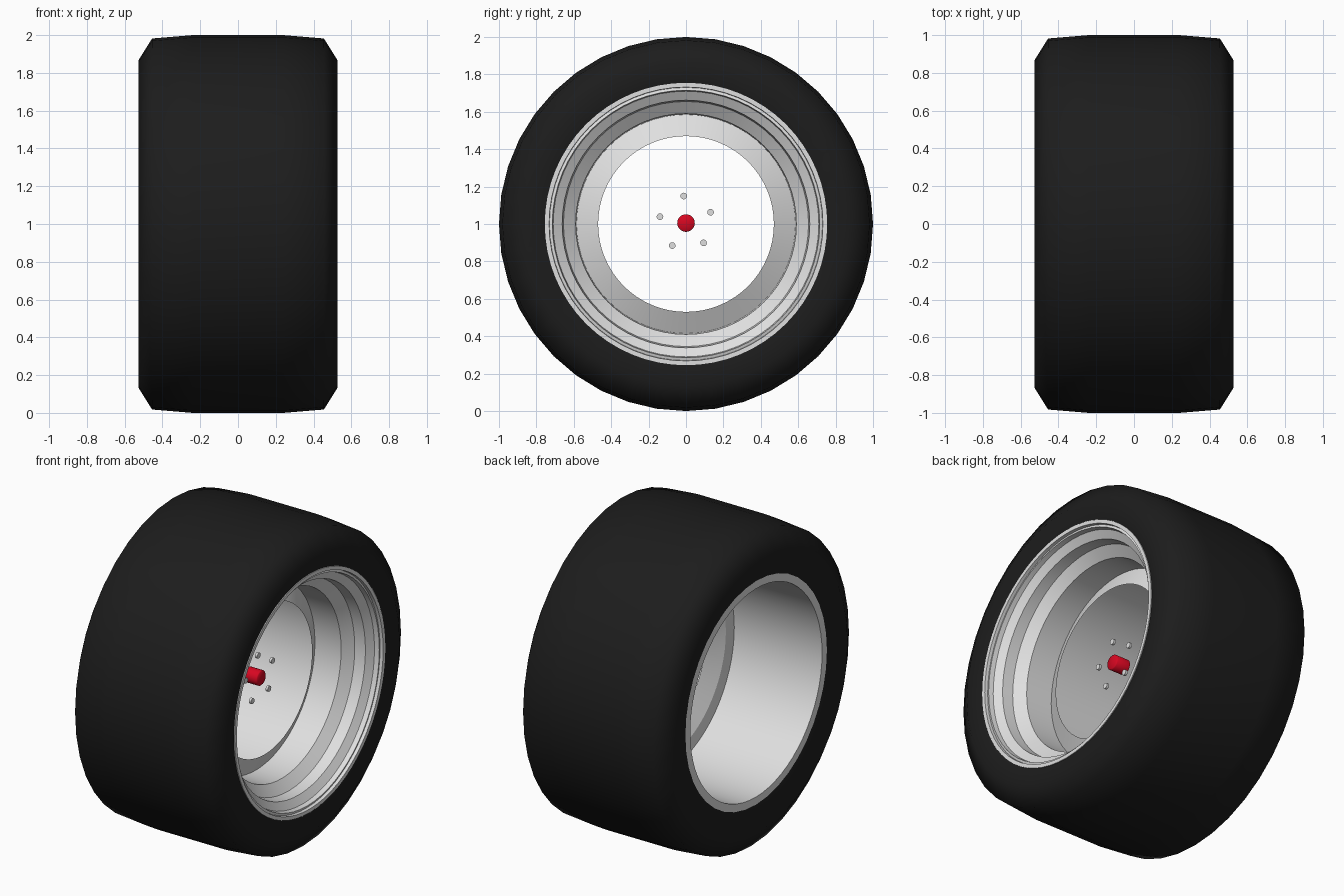
import bpy, bmesh, math

if "Cube" in bpy.data.objects:
    bpy.data.objects.remove(bpy.data.objects["Cube"])


def material(name, rgb):
    m = bpy.data.materials.new(name)
    m.diffuse_color = (*rgb, 1)
    m.use_nodes = True
    m.node_tree.nodes["Principled BSDF"].inputs["Base Color"].default_value = m.diffuse_color
    return m


RUBBER = material("black_rubber", (0.012, 0.012, 0.012))
METAL = material("light_metal", (0.74, 0.74, 0.74))
RED = material("red_cap", (0.68, 0.002, 0.015))


def lathe(name, profile, mat, sides, angle=30, centre=(0, 0, 1)):
    """Spin (x, radius) points round the x axis; radius 0 closes the end."""
    bm = bmesh.new()
    rings = []
    for x, r in profile:
        if r == 0:
            rings.append([bm.verts.new((x, 0, 0))] * sides)
            continue
        rings.append([bm.verts.new((x, r * math.cos(2 * math.pi * k / sides),
                                    r * math.sin(2 * math.pi * k / sides)))
                      for k in range(sides)])
    for a, b in zip(rings, rings[1:]):
        for k in range(sides):
            j = (k + 1) % sides
            loop = list(dict.fromkeys((a[k], b[k], b[j], a[j])))
            bm.faces.new(loop)
    mesh = bpy.data.meshes.new(name)
    bm.to_mesh(mesh)
    bm.free()
    mesh.materials.append(mat)
    ob = bpy.data.objects.new(name, mesh)
    ob.location = centre
    bpy.context.collection.objects.link(ob)
    bpy.ops.object.select_all(action='DESELECT')
    ob.select_set(True)
    bpy.context.view_layer.objects.active = ob
    bpy.ops.object.shade_smooth_by_angle(angle=math.radians(angle))
    return ob


# Wide tyre, front sidewall to back sidewall
lathe("tyre", [(0.495, 0.74), (0.528, 0.865), (0.455, 0.982), (0.24, 1.0),
               (-0.24, 1.0), (-0.455, 0.982), (-0.528, 0.865), (-0.49, 0.70)],
      RUBBER, 40, 80)

# Rear barrel of the rim, with its flat back edge and inner wall
lathe("rear_barrel", [(-0.492, 0.717), (-0.492, 0.66), (0.12, 0.655), (0.13, 0.585)],
      METAL, 64)

# Stepped front of the rim, with the outer lip
lathe("front_rim", [(0.13, 0.585), (0.31, 0.59), (0.36, 0.655), (0.43, 0.662),
                    (0.46, 0.71), (0.49, 0.715), (0.485, 0.73), (0.505, 0.732),
                    (0.505, 0.755), (0.48, 0.755)],
      METAL, 64)

# Raised ring round the open centre
lathe("centre_ring", [(0.19, 0.47), (0.13, 0.585)][::-1][::-1], METAL, 64)

# Red hub cap
lathe("hub_cap", [(0.165, 0), (0.165, 0.042), (0.16, 0.047), (0.07, 0.047), (0.07, 0)],
      RED, 24, 60, centre=(0, 0, 1.005))

# Five bolts
for i in range(5):
    a = math.radians(95 + 72 * i)
    lathe(f"bolt_{i + 1}", [(0.155, 0), (0.155, 0.018), (0.14, 0.018), (0.14, 0)],
          METAL, 12, centre=(0, 0.143 * math.cos(a), 1.007 + 0.143 * math.sin(a)))
